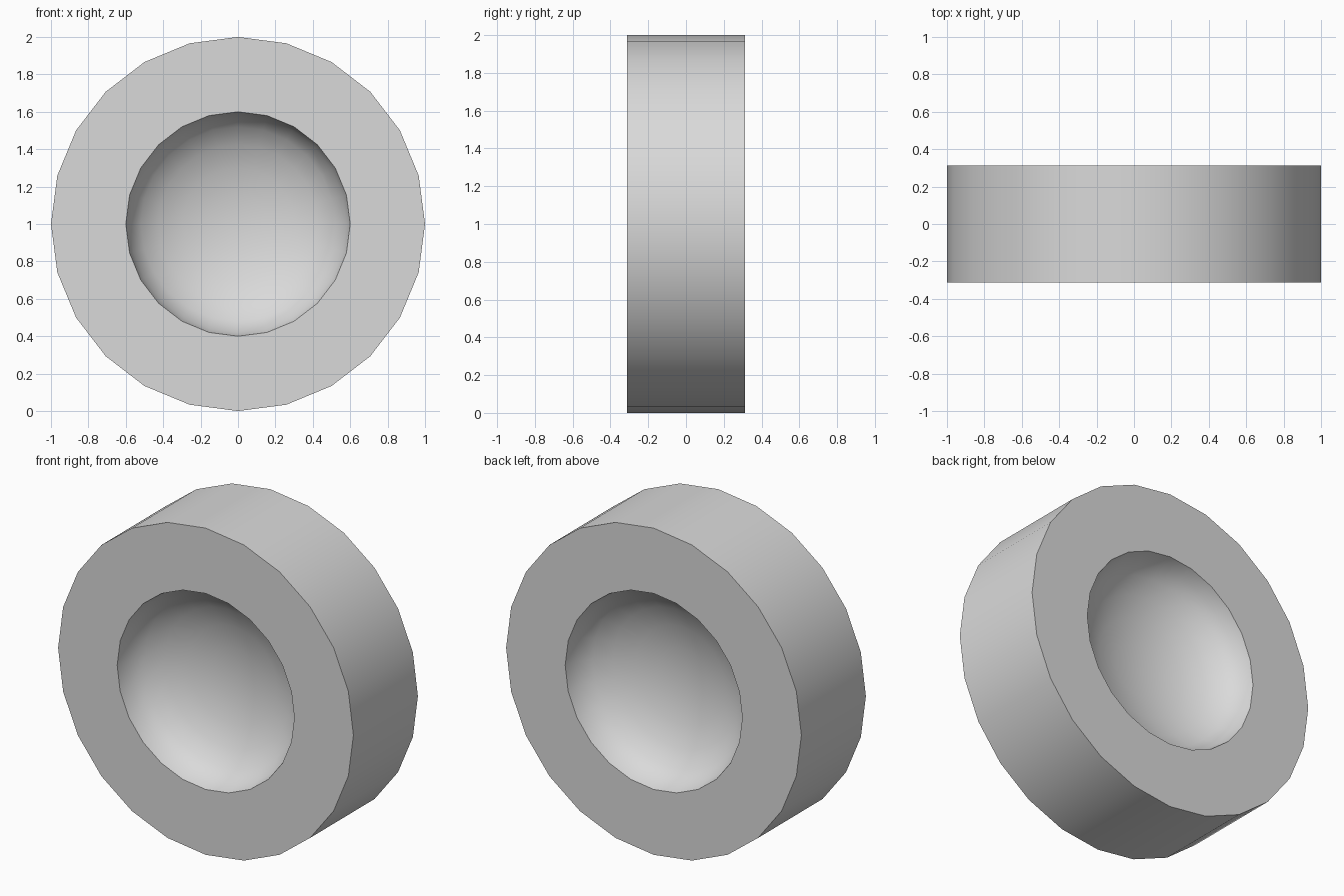
import bpy
import bmesh
from math import sin, cos, pi, radians

cube = bpy.data.objects.get("Cube")
if cube:
    bpy.data.objects.remove(cube, do_unlink=True)

SIDES = 24
OUTER, INNER = 1.0, 0.6
HALF_WIDTH, DEPTH = 0.312, 0.3
RINGS = 6

# Plain grey material
grey = bpy.data.materials.new("light grey")
grey.use_nodes = True
colour = (0.7, 0.7, 0.7, 1)
grey.diffuse_color = colour
grey.node_tree.nodes["Principled BSDF"].inputs["Base Color"].default_value = colour


def ring(bm, radius, y):
    """A circle of vertices around the y axis."""
    return [bm.verts.new((radius * sin(2 * pi * i / SIDES), y,
                          1 + radius * cos(2 * pi * i / SIDES)))
            for i in range(SIDES)]


def bridge(bm, a, b):
    for i in range(SIDES):
        j = (i + 1) % SIDES
        bm.faces.new((a[i], a[j], b[j], b[i]))


bm = bmesh.new()
rims = []
for side in (-1, 1):
    # Flat annular face
    rim = ring(bm, OUTER, side * HALF_WIDTH)
    rims.append(rim)
    last = rim
    # Rounded dish sunk into the face
    for k in range(RINGS):
        a = k * pi / 2 / RINGS
        nxt = ring(bm, INNER * cos(a), side * (HALF_WIDTH - DEPTH * sin(a)))
        bridge(bm, last, nxt)
        last = nxt
    centre = bm.verts.new((0, side * (HALF_WIDTH - DEPTH), 1))
    for i in range(SIDES):
        bm.faces.new((last[i], last[(i + 1) % SIDES], centre))
# Outer wall
bridge(bm, *rims)
bmesh.ops.recalc_face_normals(bm, faces=bm.faces)

mesh = bpy.data.meshes.new("dished_wheel")
bm.to_mesh(mesh)
bm.free()
mesh.materials.append(grey)
wheel = bpy.data.objects.new("dished_wheel", mesh)
bpy.context.collection.objects.link(wheel)

# Smooth wall and dishes, sharp rims
bpy.ops.object.select_all(action="DESELECT")
wheel.select_set(True)
bpy.context.view_layer.objects.active = wheel
bpy.ops.object.shade_smooth_by_angle(angle=radians(45))
